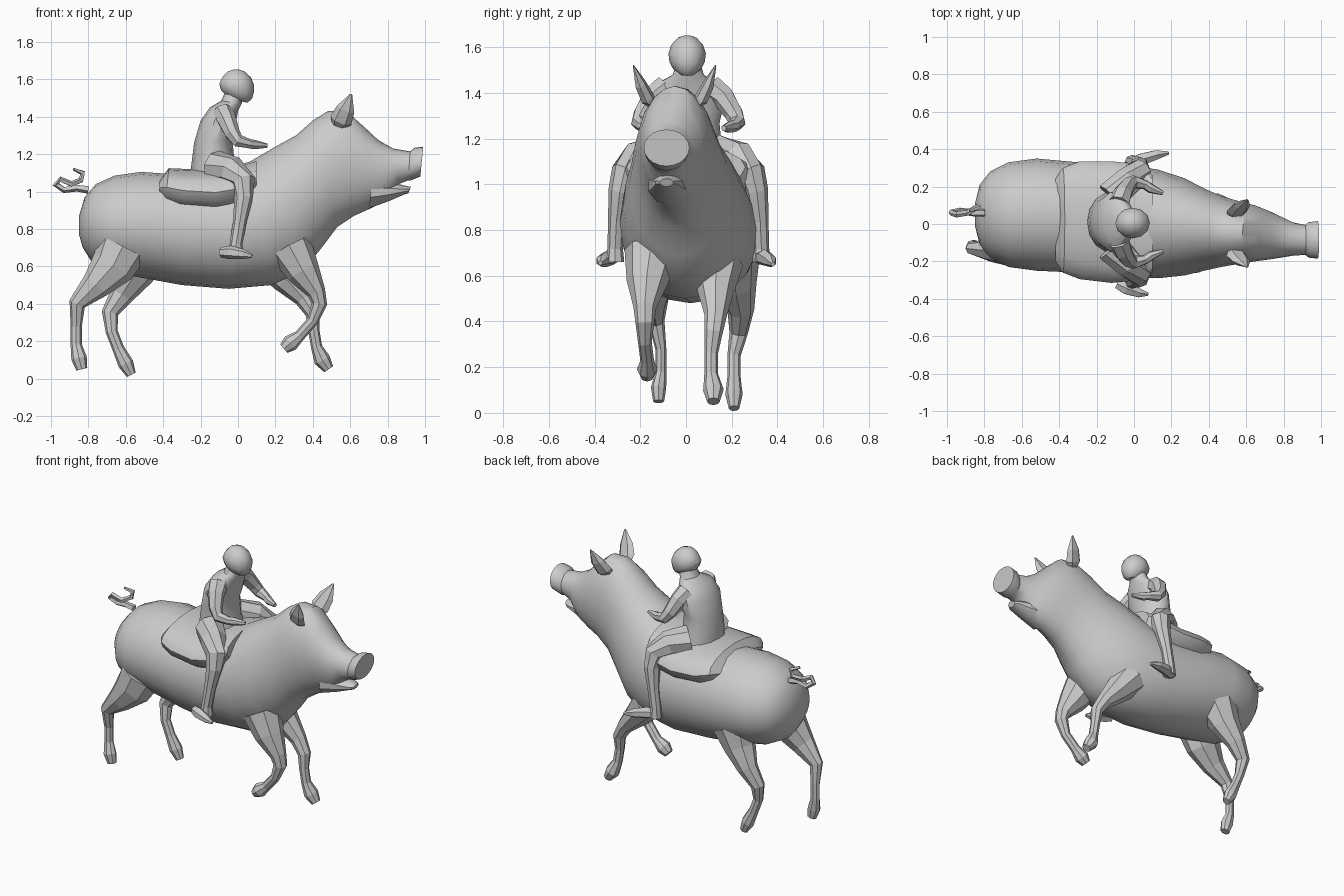
import bpy, bmesh, math
from mathutils import Vector


def skin(name, rings, smooth=None):
    """Join a list of equal-sized point rings into a capped solid."""
    bm = bmesh.new()
    vs = [[bm.verts.new(p) for p in r] for r in rings]
    n = len(vs[0])
    for a, b in zip(vs, vs[1:]):
        for i in range(n):
            j = (i + 1) % n
            bm.faces.new((a[i], a[j], b[j], b[i]))
    bm.faces.new(vs[0][::-1])
    bm.faces.new(vs[-1])
    bmesh.ops.recalc_face_normals(bm, faces=bm.faces[:])
    me = bpy.data.meshes.new(name)
    bm.to_mesh(me)
    bm.free()
    ob = bpy.data.objects.new(name, me)
    bpy.context.collection.objects.link(ob)
    if smooth:
        bpy.ops.object.select_all(action='DESELECT')
        ob.select_set(True)
        bpy.context.view_layer.objects.active = ob
        bpy.ops.object.shade_smooth_by_angle(angle=math.radians(smooth))
    return ob


def loft(name, sections, n=20, smooth=35):
    """Sections: upper x,z, lower x,z, centre y, half width."""
    rings = []
    for xt, zt, xb, zb, cy, w in sections:
        ring = []
        for i in range(n):
            a = 2 * math.pi * i / n
            k = (1 + math.cos(a)) / 2
            ring.append((xb + (xt - xb) * k, cy + w * math.sin(a), zb + (zt - zb) * k))
        rings.append(ring)
    return skin(name, rings, smooth)


def tube(name, path, n=7, flat=1.0, smooth=None):
    """Path: x, y, z, radius; flat scales the sideways radius."""
    pts = [Vector(p[:3]) for p in path]
    rings = []
    for i, p in enumerate(pts):
        t = (pts[min(i + 1, len(pts) - 1)] - pts[max(i - 1, 0)]).normalized()
        u = t.cross(Vector((0, 1, 0))).normalized()
        v = t.cross(u)
        r = path[i][3]
        rings.append([p + r * (u * math.cos(a) + v * flat * math.sin(a))
                      for a in (2 * math.pi * k / n for k in range(n))])
    return skin(name, rings, smooth)


# Pig body, neck, head and snout
loft("pig_body", [
    (-.85, .87, -.85, .77, .05, .06), (-.82, .97, -.83, .70, .05, .16),
    (-.76, 1.04, -.78, .62, .05, .23), (-.66, 1.085, -.68, .57, .05, .28),
    (-.52, 1.105, -.52, .54, .05, .30), (-.30, 1.09, -.30, .50, .035, .295),
    (-.05, 1.09, -.05, .48, .02, .30), (.08, 1.17, .18, .50, 0, .29),
    (.20, 1.24, .34, .57, -.015, .26), (.31, 1.30, .44, .69, -.03, .22),
    (.40, 1.38, .53, .81, -.04, .19), (.48, 1.43, .62, .87, -.045, .17),
    (.58, 1.43, .71, .91, -.05, .15), (.67, 1.35, .77, .94, -.06, .13),
    (.75, 1.275, .82, .98, -.07, .11), (.83, 1.23, .86, 1.04, -.08, .09),
    (.92, 1.215, .91, 1.06, -.085, .08), (.945, 1.235, .925, 1.06, -.085, .095),
    (.99, 1.24, .975, 1.08, -.085, .1)])
loft("lower_jaw", [
    (.72, 1.08, .70, .91, -.07, .10), (.82, 1.05, .81, .95, -.08, .07),
    (.90, 1.03, .89, .985, -.085, .05), (.925, 1.025, .91, .99, -.085, .03)], 10)

# Ears, leaning outwards from the top of the head
for s, side in ((-1, "right"), (1, "left")):
    tube(f"{side}_ear", [(.53, -.05 + s * .08, 1.34, .03), (.55, -.05 + s * .12, 1.38, .06),
                         (.575, -.05 + s * .15, 1.44, .05), (.605, -.05 + s * .18, 1.52, .006)],
         6, .5)

# Pig legs in a trotting pose
tube("right_hind_leg", [(-.62, -.12, .70, .14), (-.67, -.13, .60, .12), (-.76, -.14, .50, .08),
                        (-.86, -.13, .40, .045), (-.865, -.11, .28, .03), (-.865, -.11, .18, .03),
                        (-.85, -.12, .11, .042), (-.835, -.12, .05, .03)], 8, .8)
tube("left_hind_leg", [(-.50, .20, .68, .14), (-.55, .22, .56, .10), (-.62, .24, .45, .065),
                       (-.685, .23, .35, .045), (-.675, .21, .25, .032), (-.64, .21, .16, .032),
                       (-.60, .21, .08, .042), (-.57, .21, .02, .026)], 8, .9)
tube("right_front_leg", [(.28, -.15, .70, .12), (.35, -.17, .57, .09), (.42, -.18, .46, .05),
                         (.435, -.18, .40, .042), (.40, -.18, .31, .03), (.33, -.17, .23, .03),
                         (.28, -.17, .19, .045), (.245, -.17, .16, .03)], 8)
tube("left_front_leg", [(.16, .14, .65, .11), (.26, .13, .53, .08), (.35, .13, .43, .05),
                        (.40, .12, .35, .04), (.405, .11, .26, .03), (.42, .11, .17, .03),
                        (.45, .12, .10, .045), (.485, .12, .05, .028)], 8)

# Curled tail
tube("curly_tail", [(-.80, .06, 1.01, .022), (-.86, .06, 1.02, .02), (-.93, .07, 1.01, .018),
                    (-.975, .06, 1.04, .018), (-.95, .05, 1.065, .016), (-.89, .06, 1.04, .016),
                    (-.84, .09, 1.06, .016), (-.83, .09, 1.10, .015), (-.88, .07, 1.12, .008)], 5)

# Saddle wrapped over the back
loft("saddle", [
    (-.42, 1.06, -.42, .98, .02, .22), (-.37, 1.125, -.39, .92, .02, .28),
    (-.26, 1.12, -.32, .89, .02, .315), (-.12, 1.12, -.12, .87, .01, .325),
    (.03, 1.15, .03, .89, .01, .31), (.10, 1.17, .10, .98, 0, .26)], 16)

# Rider torso and head
loft("rider_torso", [
    (.02, 1.06, -.25, 1.06, .01, .17), (-.02, 1.17, -.25, 1.14, .01, .15),
    (-.03, 1.28, -.235, 1.26, .01, .14), (-.01, 1.37, -.20, 1.38, .01, .165),
    (.0, 1.43, -.15, 1.45, .01, .14), (.02, 1.47, -.09, 1.485, .01, .07),
    (.03, 1.52, -.07, 1.53, .01, .055)], 14)
loft("rider_head", [
    (.05, 1.475, -.02, 1.49, .005, .03), (.075, 1.495, -.06, 1.51, .005, .06),
    (.085, 1.53, -.09, 1.54, .005, .077), (.085, 1.57, -.10, 1.575, .005, .082),
    (.07, 1.61, -.085, 1.61, .005, .07), (.035, 1.642, -.055, 1.642, .005, .04),
    (.005, 1.652, -.025, 1.652, .005, .012)], 12)

# Rider arms and legs, mirrored
for s, side in ((-1, "right"), (1, "left")):
    y = lambda d: .01 + s * d
    tube(f"rider_{side}_arm", [(-.08, y(.10), 1.42, .06), (-.06, y(.155), 1.38, .052),
                               (-.03, y(.20), 1.31, .042), (0, y(.215), 1.27, .036),
                               (.06, y(.20), 1.255, .026), (.09, y(.18), 1.25, .026),
                               (.155, y(.155), 1.245, .012)], 7)
    tube(f"rider_{side}_leg", [(-.12, y(.13), 1.13, .09), (-.03, y(.22), 1.11, .08),
                               (.03, y(.275), 1.05, .065), (.03, y(.30), .97, .05),
                               (.01, y(.315), .84, .036), (-.01, y(.32), .72, .034),
                               (-.01, y(.32), .66, .04)], 8)

# Rider feet
tube("rider_right_foot", [(-.09, -.32, .675, .028), (-.04, -.345, .675, .036),
                          (.03, -.37, .665, .026), (.075, -.375, .655, .010)], 6)
tube("rider_left_foot", [(-.03, .32, .68, .03), (.04, .345, .68, .036),
                         (.12, .37, .665, .028), (.185, .38, .65, .010)], 6)
